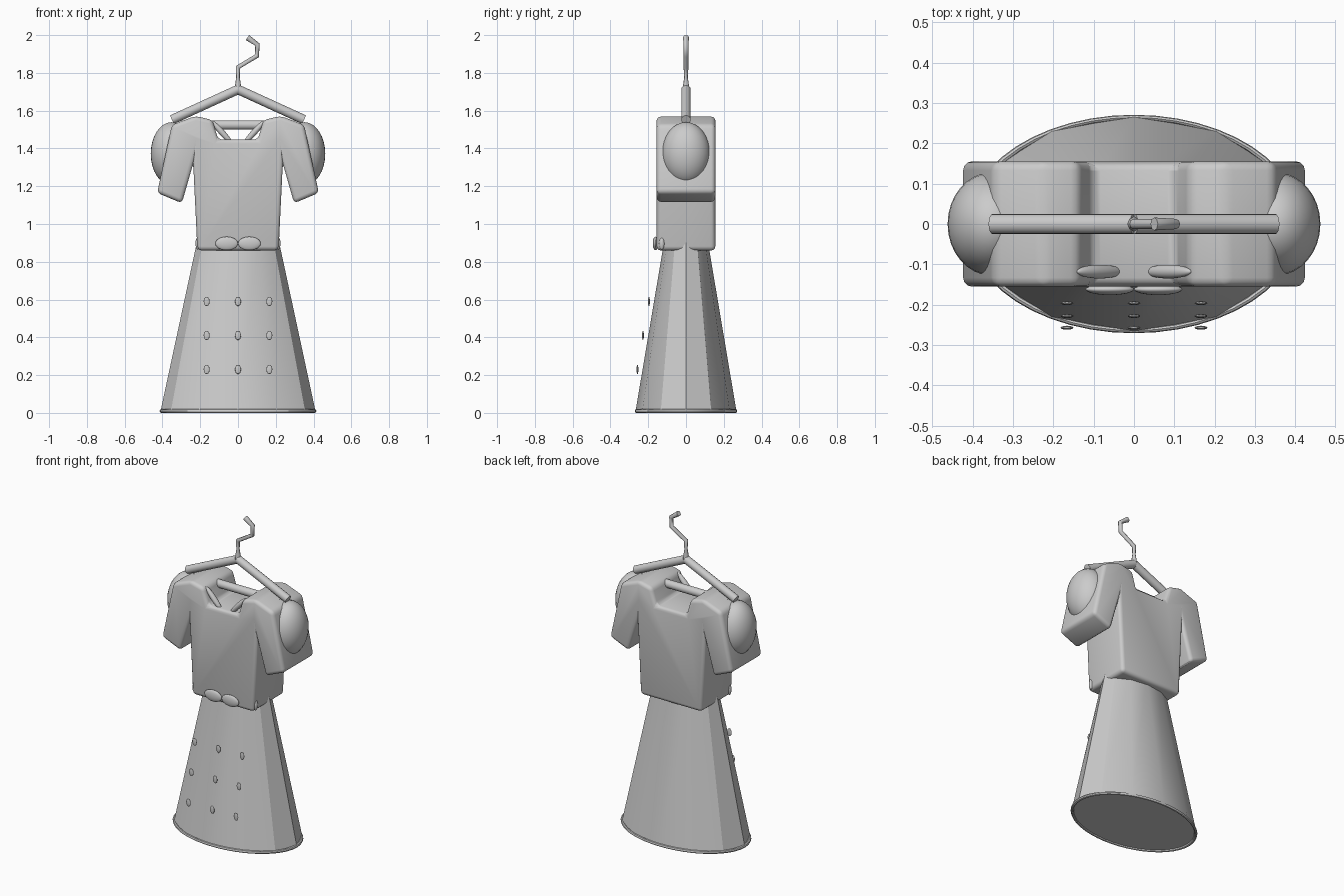
import bpy, bmesh, math
from mathutils import Vector

old = bpy.data.objects.get("Cube")
if old:
    bpy.data.objects.remove(old, do_unlink=True)

grey = bpy.data.materials.new("plain_grey")
grey.use_nodes = True
colour = (0.6, 0.6, 0.6, 1)
grey.diffuse_color = colour
grey.node_tree.nodes["Principled BSDF"].inputs["Base Color"].default_value = colour
parts = []


def finish(obj, name):
    obj.name = name
    obj.data.materials.append(grey)
    if obj.type == 'MESH':
        parts.append(obj)
    return obj


def from_bmesh(name, bm):
    bmesh.ops.recalc_face_normals(bm, faces=bm.faces)
    mesh = bpy.data.meshes.new(name)
    bm.to_mesh(mesh)
    bm.free()
    obj = bpy.data.objects.new(name, mesh)
    bpy.context.collection.objects.link(obj)
    return finish(obj, name)


def ellipsoid(name, centre, radii, tilt=0, segments=24):
    bpy.ops.mesh.primitive_uv_sphere_add(segments=segments, ring_count=segments // 2,
                                         location=centre, rotation=(0, tilt, 0))
    obj = bpy.context.object
    obj.scale = radii
    return finish(obj, name)


def rod(name, a, b, radius):
    a, b = Vector(a), Vector(b)
    bpy.ops.mesh.primitive_cylinder_add(vertices=16, radius=radius, depth=(b - a).length,
                                        location=(a + b) / 2)
    obj = bpy.context.object
    obj.rotation_euler = (b - a).to_track_quat('Z', 'Y').to_euler()
    return finish(obj, name)


# Bodice with short sleeves: mirrored outline, extruded and rounded
half = [(0.215, 0.86), (0.237, 1.32), (0.297, 1.11), (0.428, 1.165),
        (0.35, 1.525), (0.225, 1.572), (0.135, 1.55), (0.105, 1.447)]
outline = half + [(-x, z) for x, z in reversed(half)]
bm = bmesh.new()
face = bm.faces.new([bm.verts.new((x, -0.155, z)) for x, z in outline])
side = bmesh.ops.extrude_face_region(bm, geom=[face])
bmesh.ops.translate(bm, vec=(0, 0.31, 0),
                    verts=[v for v in side["geom"] if isinstance(v, bmesh.types.BMVert)])
bmesh.ops.recalc_face_normals(bm, faces=bm.faces)
bmesh.ops.bevel(bm, geom=list(bm.edges), offset=0.022, segments=3, profile=0.5,
                affect='EDGES', clamp_overlap=True)
from_bmesh("bodice", bm)

# Twelve-sided flared skirt
bm = bmesh.new()
rings = []
for rx, ry, z in ((0.41, 0.267, 0.01), (0.212, 0.112, 0.93)):
    rings.append([bm.verts.new((rx * math.cos(k * math.tau / 12),
                                ry * math.sin(k * math.tau / 12), z)) for k in range(12)])
for k in range(12):
    n = (k + 1) % 12
    bm.faces.new((rings[0][k], rings[0][n], rings[1][n], rings[1][k]))
bm.faces.new(rings[0])
bm.faces.new(rings[1])
from_bmesh("skirt", bm)

# Thin oval hem
bpy.ops.mesh.primitive_torus_add(major_radius=1, minor_radius=0.025, major_segments=48,
                                 minor_segments=8, location=(0, 0, 0.01))
hem = finish(bpy.context.object, "hem")
hem.scale = (0.405, 0.264, 0.4)

# Paired parts
for s, label in ((1, "left"), (-1, "right")):
    ellipsoid(label + "_sleeve_puff", (s * 0.352, 0, 1.372), (0.11, 0.128, 0.167), segments=32)
    ellipsoid(label + "_bow_loop", (s * 0.06, -0.162, 0.897), (0.06, 0.014, 0.036))
    ellipsoid(label + "_sash_end", (s * 0.213, -0.128, 0.897), (0.012, 0.014, 0.033))
    ellipsoid(label + "_collar", (s * 0.085, -0.118, 1.485), (0.085, 0.017, 0.016),
              tilt=-s * math.radians(48))
    rod(label + "_hanger_arm", (0, 0, 1.712), (s * 0.35, 0, 1.552), 0.025)

# Hanger crossbar and bent hook
rod("hanger_bar", (-0.3, 0, 1.524), (0.3, 0, 1.524), 0.025)
curve = bpy.data.curves.new("hanger_hook", 'CURVE')
curve.dimensions = '3D'
curve.bevel_depth = 0.016
curve.bevel_resolution = 2
curve.use_fill_caps = True
path = [(0, 1.7), (0, 1.775), (0, 1.83), (0.1, 1.89), (0.103, 1.95), (0.05, 1.987)]
spline = curve.splines.new('POLY')
spline.points.add(len(path) - 1)
for point, (x, z), width in zip(spline.points, path, (1.3, 0.6, 0.8, 0.8, 0.8, 1)):
    point.co = (x, 0, z, 1)
    point.radius = width
hook = bpy.data.objects.new("hanger_hook", curve)
bpy.context.collection.objects.link(hook)
finish(hook, "hanger_hook")

# Three rows of skirt buttons
for row, (z, y) in enumerate(((0.59, -0.196), (0.41, -0.228), (0.23, -0.257))):
    for col in (-1, 0, 1):
        ellipsoid(f"button_{row + 1}_{col + 2}", (col * 0.166, y, z),
                  (0.016, 0.005, 0.025), segments=12)

# Smooth shading with crisp edges
bpy.ops.object.select_all(action='DESELECT')
for obj in parts:
    obj.select_set(True)
bpy.context.view_layer.objects.active = parts[0]
bpy.ops.object.shade_smooth_by_angle(angle=math.radians(30))
